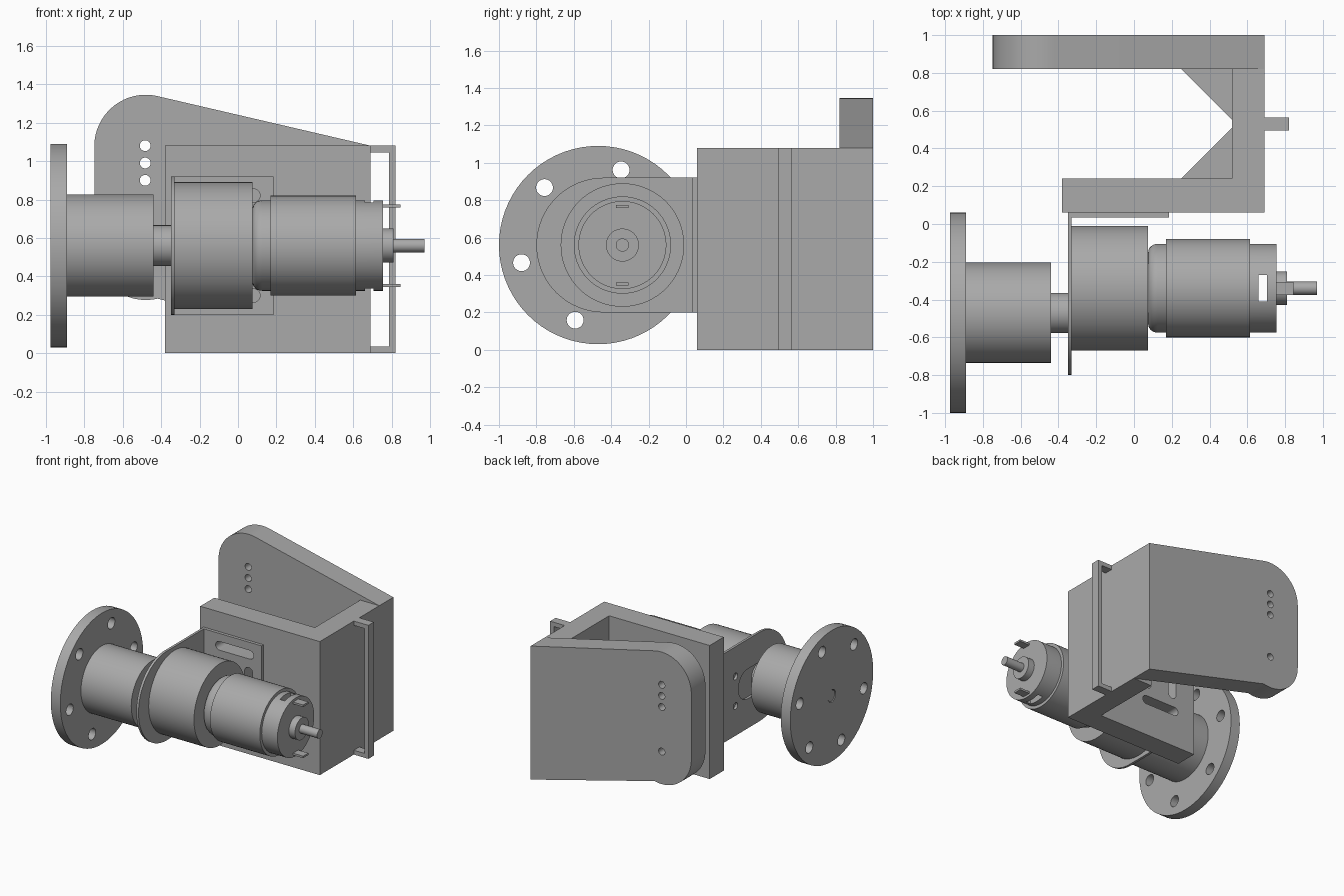
import bpy, bmesh
from math import cos, sin, pi, tau, radians
from mathutils import Vector

cube = bpy.data.objects.get("Cube")
if cube:
    bpy.data.objects.remove(cube)

grey = bpy.data.materials.new("plain grey")
grey.use_nodes = True
GREY = (0.40, 0.40, 0.40, 1)
grey.diffuse_color = GREY
grey.node_tree.nodes["Principled BSDF"].inputs["Base Color"].default_value = GREY

MID = 0.56      # height of the drive axis
MOTOR_Y = -0.34
SHAFT_Y = -0.47


def finish(name, bm):
    bmesh.ops.remove_doubles(bm, verts=bm.verts, dist=1e-5)
    bmesh.ops.recalc_face_normals(bm, faces=bm.faces)
    mesh = bpy.data.meshes.new(name)
    bm.to_mesh(mesh)
    bm.free()
    mesh.materials.append(grey)
    ob = bpy.data.objects.new(name, mesh)
    bpy.context.collection.objects.link(ob)
    return ob


def smooth(ob):
    bpy.ops.object.select_all(action='DESELECT')
    ob.select_set(True)
    bpy.context.view_layer.objects.active = ob
    bpy.ops.object.shade_smooth_by_angle(angle=radians(30))


def prism(name, pts, axis, lo, hi):
    """Extrude a 2D outline along an axis; the outline uses the other two axes in order."""
    place = {'x': lambda a, b: (lo, a, b), 'y': lambda a, b: (a, lo, b), 'z': lambda a, b: (a, b, lo)}[axis]
    bm = bmesh.new()
    face = bm.faces.new([bm.verts.new(place(a, b)) for a, b in pts])
    out = bmesh.ops.extrude_face_region(bm, geom=[face])
    move = Vector([(hi - lo) * (axis == k) for k in 'xyz'])
    bmesh.ops.translate(bm, vec=move, verts=[v for v in out['geom'] if isinstance(v, bmesh.types.BMVert)])
    return finish(name, bm)


def box(name, x, y, z):
    return prism(name, [(x[0], y[0]), (x[1], y[0]), (x[1], y[1]), (x[0], y[1])], 'z', *z)


def lathe(name, profile, cy):
    """Turn an (x, radius) profile about the horizontal x axis."""
    bm = bmesh.new()
    pts = [(profile[0][0], 0)] + profile + [(profile[-1][0], 0)]
    vs = [bm.verts.new((x, cy, MID + r)) for x, r in pts]
    es = [bm.edges.new(p) for p in zip(vs, vs[1:])]
    bmesh.ops.spin(bm, geom=vs + es, cent=(0, cy, MID), axis=(1, 0, 0), angle=tau, steps=72, use_merge=True)
    return finish(name, bm)


def arc(a, b, r, start, end, n=24):
    return [(a + r * cos(start + (end - start) * i / n), b + r * sin(start + (end - start) * i / n))
            for i in range(n + 1)]


def stadium(p, q, r):
    """Slot outline between two centres that share one coordinate; a circle if they match."""
    t = 0 if p[0] == q[0] else -pi / 2
    return arc(*q, r, t, t + pi)[:-1] + arc(*p, r, t + pi, t + 2 * pi)[:-1] if p == q else \
        arc(*q, r, t, t + pi) + arc(*p, r, t + pi, t + 2 * pi)


def cut(ob, cutters):
    for c in cutters:
        c.hide_render = True
        mod = ob.modifiers.new("cut", 'BOOLEAN')
        mod.operation, mod.solver, mod.object = 'DIFFERENCE', 'EXACT', c
        bpy.context.view_layer.objects.active = ob
        bpy.ops.object.modifier_apply(modifier=mod.name)
        bpy.data.objects.remove(c)


def hole(axis, a, b, r, lo, hi):
    return prism("cutter", stadium((a, b), (a, b), r), axis, lo, hi)


# Output flange with six bolt holes and a shaft bore
flange = lathe("output_flange", [(-0.975, 0.53), (-0.89, 0.53)], SHAFT_Y)
bolts = [radians(13 + 60 * i) for i in range(6)]
cut(flange, [hole('x', SHAFT_Y + 0.42 * cos(t), MID + 0.42 * sin(t), 0.045, -1.1, -0.8) for t in bolts])
cut(flange, [hole('x', SHAFT_Y, MID, 0.05, -1.1, -0.8)])
smooth(flange)

# Hub, shaft and gearbox
smooth(lathe("flange_hub", [(-0.89, 0.266), (-0.44, 0.266)], SHAFT_Y))
smooth(lathe("output_shaft", [(-0.97, 0.045), (-0.44, 0.045)], SHAFT_Y))
smooth(lathe("shaft_boss", [(-0.44, 0.106), (-0.325, 0.106)], SHAFT_Y))
smooth(lathe("gearbox", [(-0.33, 0.33), (0.075, 0.33)], MOTOR_Y))

# Motor can with rounded shoulder and vent windows
can = lathe("motor_can", [(0.075, 0.19)] + [(0.125 - 0.05 * cos(t), 0.19 + 0.045 * sin(t))
            for t in [pi / 2 * i / 6 for i in range(1, 7)]] + [(0.755, 0.235)], MOTOR_Y)
cut(can, [box("cutter", (0.66, 0.705), (-0.41, -0.27), (0.2, 0.9))])
smooth(can)
smooth(lathe("motor_sleeve", [(0.17, 0.26), (0.615, 0.26)], MOTOR_Y))
smooth(lathe("rear_bearing", [(0.755, 0.088), (0.81, 0.088)], MOTOR_Y))
smooth(lathe("rear_shaft", [(0.8, 0.035), (0.97, 0.035)], MOTOR_Y))
for side, label in ((1, "upper"), (-1, "lower")):
    z = MID + side * 0.207
    box(label + "_terminal", (0.74, 0.845), (-0.375, -0.308), (z - 0.008, z + 0.008))


def slots(lo, hi):
    ends = [((-0.19, z), (0.08, z)) for z in (0.30, 0.82)]
    ends += [((x, 0.44), (x, 0.68)) for x in (-0.17, 0.07)]
    return [prism("cutter", stadium(p, q, 0.035), 'y', lo, hi) for p, q in ends]


# L-shaped motor bracket: round-ended face plate and slotted foot
face = prism("bracket_face", [(0.06, 0.2), (0.06, 0.92)] + arc(-0.44, MID, 0.36, pi / 2, 3 * pi / 2, 40),
             'x', -0.35, -0.33)
screws = [radians(a) for a in range(30, 390, 60)]
cut(face, [hole('x', MOTOR_Y + 0.24 * cos(t), MID + 0.24 * sin(t), 0.027, -0.4, -0.3)
           for t in screws if cos(t) > 0.5])
cut(face, [prism("cutter", stadium((SHAFT_Y, MID), (-0.29, MID), 0.12), 'x', -0.4, -0.3)])
smooth(face)
foot = box("bracket_foot", (-0.33, 0.185), (0.035, 0.06), (0.2, 0.92))
cut(foot, slots(0, 0.1))
smooth(foot)

# C-shaped clamp: front wall, side wall and tapered back plate
front = box("front_wall", (-0.38, 0.69), (0.06, 0.24), (0, 1.08))
cut(front, slots(0.02, 0.3))
smooth(front)
box("side_wall", (0.52, 0.69), (0.24, 0.82), (0, 1.08))
tilt = radians(13.2)
back = prism("back_plate", [(0.69, 0), (0.69, 1.08)] + arc(-0.48, 1.077, 0.268, pi / 2 - tilt, pi)
             + arc(-0.48, 0.545, 0.268, pi, 3 * pi / 2 + tilt), 'y', 0.82, 1)
cut(back, [hole('y', -0.483, z, 0.028, 0.7, 1.1) for z in (1.08, 0.99, 0.90, 0.54)])
smooth(back)

# Corner gussets inside the clamp
for label, wall, tip in (("front", 0.24, 0.51), ("back", 0.82, 0.55)):
    prism(label + "_gusset", [(0.25, wall), (0.52, wall), (0.52, tip)], 'z', 0.45, 0.63)

# Slim strap rail on the side wall
prism("side_rail", [(0.69, 0), (0.82, 0), (0.82, 1.08), (0.69, 1.08), (0.69, 1.045), (0.785, 1.045),
                    (0.785, 0.035), (0.69, 0.035)], 'y', 0.495, 0.565)
